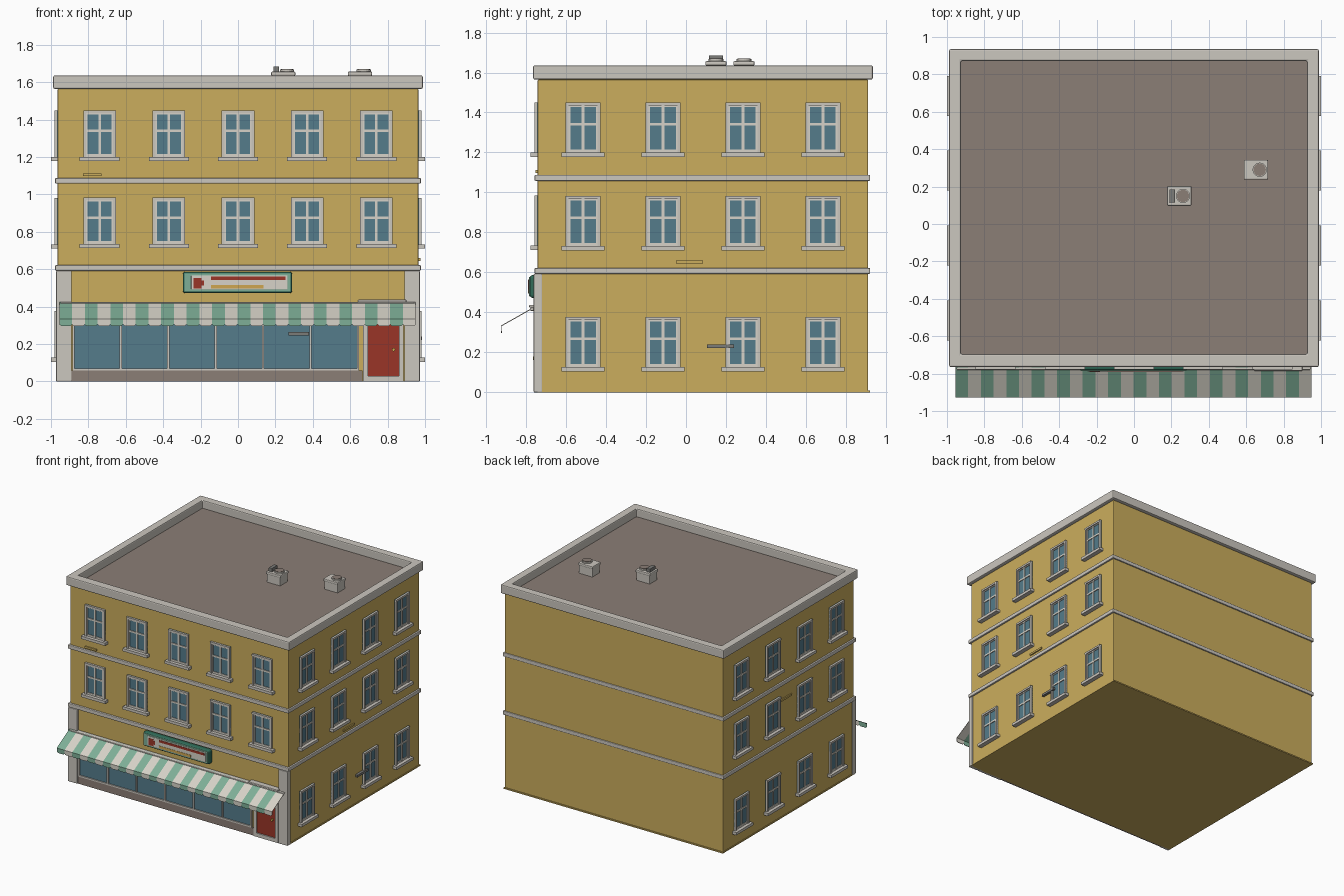
import bpy, bmesh, math
from mathutils import Matrix, Vector

cube = bpy.data.objects.get("Cube")
if cube:
    bpy.data.objects.remove(cube, do_unlink=True)


def material(name, r, g, b):
    m = bpy.data.materials.new(name)
    m.use_nodes = True
    m.diffuse_color = (r, g, b, 1)
    m.node_tree.nodes["Principled BSDF"].inputs["Base Color"].default_value = (r, g, b, 1)
    return m


WALL = material("ochre_wall", 0.60, 0.42, 0.11)
TRIM = material("stone_trim", 0.60, 0.57, 0.52)
ROOF = material("brown_roof", 0.26, 0.21, 0.18)
GLASS = material("blue_glass", 0.09, 0.20, 0.26)
GREEN = material("soft_green", 0.21, 0.43, 0.31)
DARK_GREEN = material("deep_green", 0.03, 0.15, 0.10)
CREAM = material("cream", 0.68, 0.65, 0.58)
RED = material("brick_red", 0.32, 0.035, 0.02)
METAL = material("grey_metal", 0.20, 0.20, 0.19)
GOLD = material("gold", 0.62, 0.38, 0.08)


def add_box(bm, x, y, z, index=0):
    mid = Vector([(a[0] + a[1]) / 2 for a in (x, y, z)])
    size = [a[1] - a[0] for a in (x, y, z)]
    made = bmesh.ops.create_cube(bm, size=1, matrix=Matrix.Translation(mid) @ Matrix.Diagonal((*size, 1)))
    for f in {f for v in made["verts"] for f in v.link_faces}:
        f.material_index = index


def finish(bm, name, mats, bevel=0, segments=2):
    mesh = bpy.data.meshes.new(name)
    bm.to_mesh(mesh)
    bm.free()
    for m in mats:
        mesh.materials.append(m)
    ob = bpy.data.objects.new(name, mesh)
    bpy.context.collection.objects.link(ob)
    if bevel:
        mod = ob.modifiers.new("soft_edges", "BEVEL")
        mod.width, mod.segments = bevel, segments
    return ob


def box(name, x, y, z, mat, bevel=0, segments=2):
    bm = bmesh.new()
    add_box(bm, x, y, z)
    return finish(bm, name, [mat], bevel, segments)


def disc(name, centre, radius, height, mat, rot=Matrix()):
    bm = bmesh.new()
    bmesh.ops.create_cone(bm, cap_ends=True, segments=20, radius1=radius, radius2=radius,
                          depth=height, matrix=Matrix.Translation(centre) @ rot)
    return finish(bm, name, [mat])


FRONT, BACK, SIDE = -0.742, 0.912, 0.965

# Main building, floor bands and base
box("building_walls", (-SIDE, SIDE), (FRONT, BACK), (0, 1.565), WALL, 0.006)
box("base_course", (-0.97, 0.97), (FRONT, 0.92), (0, 0.01), WALL)
for name, z in (("lower_band", 0.592), ("upper_band", 1.058)):
    box(name, (-0.978, 0.978), (-0.758, 0.922), (z, z + 0.03), TRIM, 0.005)

# Parapet ring around a sunken roof
bm = bmesh.new()
outer, inner = (0.988, -0.765, 0.935), (0.925, -0.695, 0.872)
rings = []
for (x, y0, y1), z in ((outer, 1.565), (outer, 1.636), (inner, 1.636), (inner, 1.565)):
    rings.append([bm.verts.new(p) for p in ((-x, y0, z), (x, y0, z), (x, y1, z), (-x, y1, z))])
for k in range(4):
    a, b = rings[k], rings[(k + 1) % 4]
    for i in range(4):
        j = (i + 1) % 4
        bm.faces.new((a[i], a[j], b[j], b[i]))
bmesh.ops.recalc_face_normals(bm, faces=bm.faces)
finish(bm, "parapet", [TRIM], 0.008)
box("roof_deck", (-0.93, 0.93), (-0.70, 0.88), (1.56, 1.572), ROOF)

# Roof ventilation units
for n, (x, y) in enumerate(((0.242, 0.15), (0.652, 0.29))):
    box(f"roof_unit_{n}", (x - 0.06, x + 0.06), (y - 0.048, y + 0.048), (1.565, 1.645), TRIM, 0.006)
    box(f"roof_unit_lid_{n}", (x - 0.065, x + 0.065), (y - 0.053, y + 0.053), (1.635, 1.657), TRIM, 0.006)
    disc(f"fan_collar_{n}", (x + 0.02, y, 1.661), 0.038, 0.014, TRIM)
    disc(f"fan_{n}", (x + 0.02, y, 1.667), 0.033, 0.008, ROOF)
box("roof_unit_vent", (0.19, 0.22), (0.115, 0.185), (1.655, 1.685), METAL, 0.003)

# One window, shared by every opening: casing, sash, glazing bars and sill
bm = bmesh.new()
W, H, C, S = 0.087, 0.25, 0.015, 0.008
add_box(bm, (-W, W), (-0.004, 0.002), (0, H), 1)
for s in (-1, 1):
    add_box(bm, sorted((s * W, s * (W - C))), (-0.016, 0.002), (0, H))
    add_box(bm, sorted((s * (W - C), s * (W - C - S))), (-0.009, 0.002), (C, H - C), 2)
add_box(bm, (-W, W), (-0.017, 0.002), (H - C, H))
add_box(bm, (-W + C, W - C), (-0.009, 0.002), (0, S + C / 2), 2)
add_box(bm, (-W + C, W - C), (-0.009, 0.002), (H - C - S, H - C), 2)
add_box(bm, (-0.007, 0.007), (-0.010, 0.002), (0, H - C), 2)
add_box(bm, (-W + C, W - C), (-0.010, 0.002), (0.134, 0.147), 2)
add_box(bm, (-0.107, 0.107), (-0.035, 0.002), (-0.022, 0))
window = finish(bm, "front_window", [TRIM, GLASS, CREAM])
window_mesh = window.data
bpy.data.objects.remove(window)


def place_window(name, x, y, z, turn):
    ob = bpy.data.objects.new(name, window_mesh)
    ob.location = (x, y, z)
    ob.rotation_euler.z = math.radians(turn)
    bpy.context.collection.objects.link(ob)


for z in (0.735, 1.2):
    for i in range(-2, 3):
        place_window("front_window", 0.37 * i, FRONT, z, 0)
for z in (0.127, 0.732, 1.2):
    for i in range(4):
        y = -0.515 + 0.4 * i
        place_window("left_window", SIDE, y, z, 90)
        place_window("right_window", -SIDE, y, z, -90)

# Shop front: corner pillars, plinth, glazing and frames
for side in (-1, 1):
    box("shop_pillar", sorted((side * 0.89, side * 0.972)), (-0.762, -0.72), (0, 0.592), TRIM, 0.004)
box("shop_plinth", (-0.89, 0.665), (-0.754, -0.73), (0, 0.058), ROOF)
box("shop_glass", (-0.88, 0.645), (-0.747, -0.735), (0.058, 0.41), GLASS)
bm = bmesh.new()
for i in range(7):
    x = -0.88 + 0.2535 * i
    add_box(bm, (x - 0.006, x + 0.006), (-0.756, -0.74), (0.058, 0.41))
for z in (0.058, 0.40):
    add_box(bm, (-0.886, 0.647), (-0.756, -0.74), (z, z + 0.012))
finish(bm, "shop_window_frame", [TRIM])

# Shop door
bm = bmesh.new()
for x in ((0.668, 0.695), (0.860, 0.885)):
    add_box(bm, x, (-0.760, -0.735), (0, 0.41))
add_box(bm, (0.668, 0.885), (-0.760, -0.735), (0.385, 0.41))
add_box(bm, (0.695, 0.860), (-0.760, -0.735), (0, 0.03))
finish(bm, "door_frame", [TRIM])
box("shop_door", (0.695, 0.860), (-0.750, -0.735), (0.03, 0.385), RED)
disc("door_knob", (0.832, -0.755, 0.17), 0.009, 0.02, GOLD, Matrix.Rotation(math.pi / 2, 4, "X"))

# Striped awning with a hanging flap per stripe
bm = bmesh.new()
count, left, right = 28, -0.955, 0.950
step = (right - left) / count
for i in range(count):
    a, b = left + i * step, left + (i + 1) * step
    slope = [(a, -0.765, 0.425), (a, -0.927, 0.333), (b, -0.927, 0.333), (b, -0.765, 0.425)]
    flap = [(a, -0.927, 0.333), (a, -0.927, 0.305), (a + 0.01, -0.927, 0.296),
            (b - 0.01, -0.927, 0.296), (b, -0.927, 0.305), (b, -0.927, 0.333)]
    for points in (slope, flap):
        face = bm.faces.new([bm.verts.new(p) for p in points])
        face.material_index = i % 2
bmesh.ops.remove_doubles(bm, verts=bm.verts, dist=0.0005)
awning = finish(bm, "awning", [GREEN, CREAM])
awning.modifiers.new("cloth_thickness", "SOLIDIFY").thickness = 0.005
box("awning_rail", (-0.95, 0.945), (-0.78, -0.74), (0.407, 0.424), TRIM, 0.005)
box("awning_roller_cover", (0.64, 0.90), (-0.785, -0.74), (0.424, 0.437), TRIM, 0.004)

# Shop sign with a painted mug and bars
box("sign_board", (-0.295, 0.29), (-0.782, -0.735), (0.472, 0.586), DARK_GREEN, 0.014, 3)
box("sign_border", (-0.286, 0.281), (-0.786, -0.778), (0.480, 0.578), GREEN, 0.003)
box("sign_panel", (-0.25, 0.265), (-0.789, -0.781), (0.491, 0.567), CREAM, 0.003)
box("sign_mug", (-0.238, -0.195), (-0.791, -0.785), (0.497, 0.553), RED)
box("sign_mug_handle", (-0.195, -0.182), (-0.791, -0.785), (0.512, 0.54), RED)
box("sign_red_bar", (-0.145, 0.255), (-0.791, -0.785), (0.543, 0.561), RED)
box("sign_gold_bar", (-0.145, 0.135), (-0.791, -0.785), (0.496, 0.515), GOLD)

# Small wall ledges and vent plates
box("front_ledge", (-0.83, -0.73), (-0.752, -0.735), (1.098, 1.113), WALL)
box("front_vent", (0.27, 0.38), (-0.762, -0.735), (0.245, 0.265), METAL)
box("left_ledge", (0.96, 0.975), (-0.05, 0.085), (0.645, 0.66), WALL)
box("left_vent", (0.96, 0.985), (0.105, 0.24), (0.222, 0.24), METAL)
box("right_ledge", (-0.975, -0.96), (0.05, 0.19), (0.935, 0.95), WALL)
